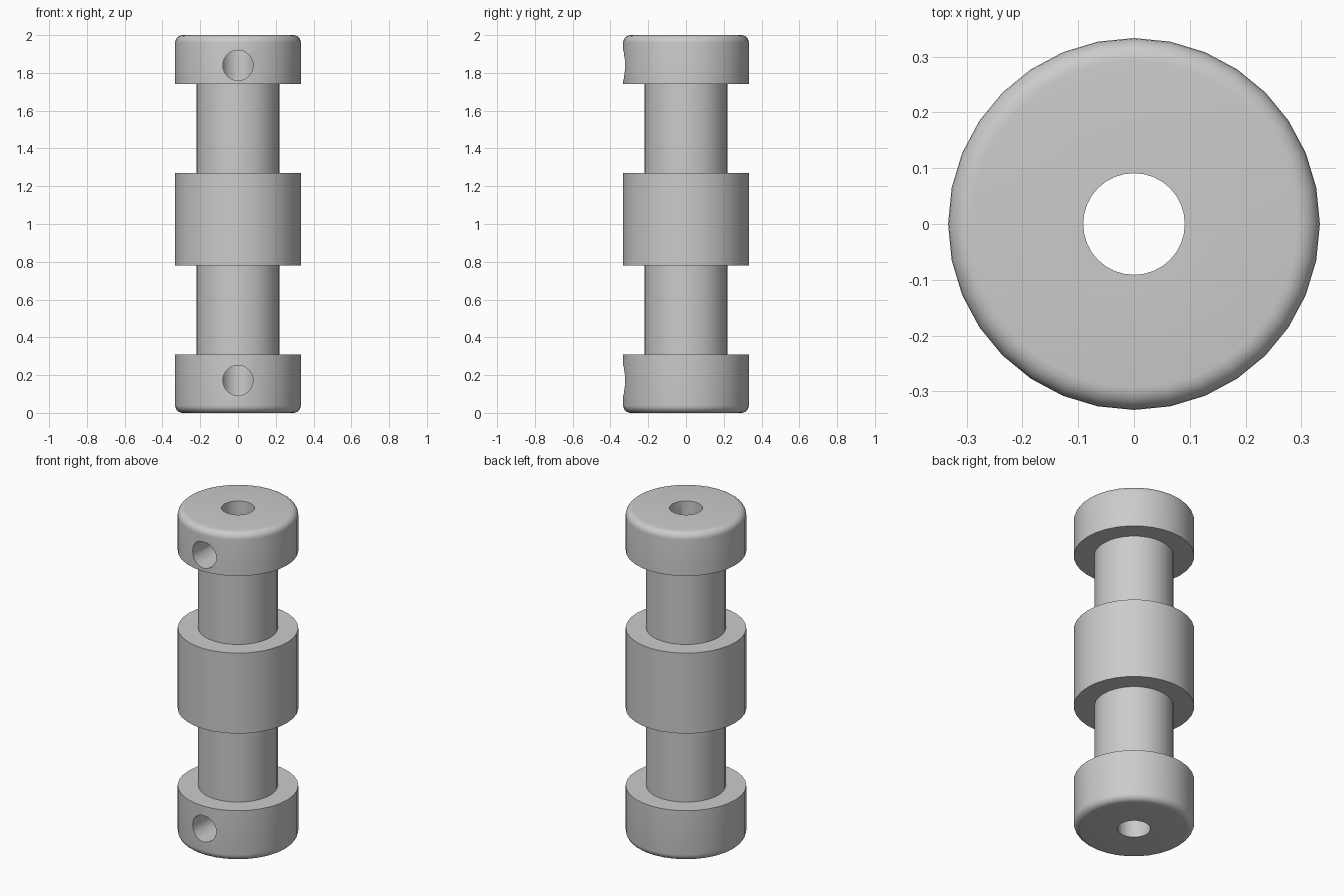
import bpy, bmesh, math
from mathutils import Matrix

cube = bpy.data.objects.get("Cube")
if cube:
    bpy.data.objects.remove(cube, do_unlink=True)

SIDES = 32
OUTER, NECK, BORE, ROUND = 0.333, 0.22, 0.091, 0.04

# plain grey metal
grey = bpy.data.materials.new("grey")
grey.use_nodes = True
grey.diffuse_color = (0.6, 0.6, 0.6, 1)
grey.node_tree.nodes["Principled BSDF"].inputs["Base Color"].default_value = (0.6, 0.6, 0.6, 1)


def make_object(name, bm):
    bmesh.ops.recalc_face_normals(bm, faces=bm.faces)
    mesh = bpy.data.meshes.new(name)
    bm.to_mesh(mesh)
    bm.free()
    mesh.materials.append(grey)
    obj = bpy.data.objects.new(name, mesh)
    bpy.context.collection.objects.link(obj)
    return obj


def lathe(name, profile):
    """Closed (radius, height) profile turned about z."""
    bm = bmesh.new()
    rings = []
    for i in range(SIDES):
        a = math.tau * i / SIDES
        rings.append([bm.verts.new((r * math.cos(a), r * math.sin(a), z)) for r, z in profile])
    n = len(profile)
    for i in range(SIDES):
        here, there = rings[i], rings[(i + 1) % SIDES]
        for j in range(n):
            k = (j + 1) % n
            bm.faces.new((here[j], there[j], there[k], here[k]))
    return make_object(name, bm)


def rounded(z, start):
    """Quarter-round corner on the outer rim, centred at height z."""
    return [(OUTER - ROUND + ROUND * math.cos(a), z + ROUND * math.sin(a))
            for a in (math.radians(start + 15 * s) for s in range(7))]


# turned body with bore, two end collars and a middle collar
profile = [(BORE, 0)] + rounded(ROUND, -90)
profile += [(OUTER, 0.31), (NECK, 0.31), (NECK, 0.78), (OUTER, 0.78),
            (OUTER, 1.27), (NECK, 1.27), (NECK, 1.74), (OUTER, 1.74)]
profile += rounded(2 - ROUND, 0) + [(BORE, 2)]
body = lathe("collared_shaft", profile)

# set-screw holes in the front of both end collars
for name, z in (("lower_hole_cutter", 0.172), ("upper_hole_cutter", 1.84)):
    bm = bmesh.new()
    bmesh.ops.create_cone(bm, cap_ends=True, segments=SIDES, radius1=0.08, radius2=0.08, depth=0.5,
                          matrix=Matrix.Translation((0, -0.25, z)) @ Matrix.Rotation(math.pi / 2, 4, 'X'))
    cutter = make_object(name, bm)
    cutter.hide_render = True
    cutter.hide_set(True)
    cut = body.modifiers.new(name, 'BOOLEAN')
    cut.operation = 'DIFFERENCE'
    cut.solver = 'EXACT'
    cut.object = cutter

# bake the holes in, then shade smooth with sharp edges kept
bpy.ops.object.select_all(action='DESELECT')
body.select_set(True)
bpy.context.view_layer.objects.active = body
for m in list(body.modifiers):
    bpy.ops.object.modifier_apply(modifier=m.name)
for obj in [o for o in bpy.data.objects if o.name.endswith("_cutter")]:
    bpy.data.objects.remove(obj, do_unlink=True)
bpy.ops.object.shade_smooth_by_angle(angle=math.radians(35))
